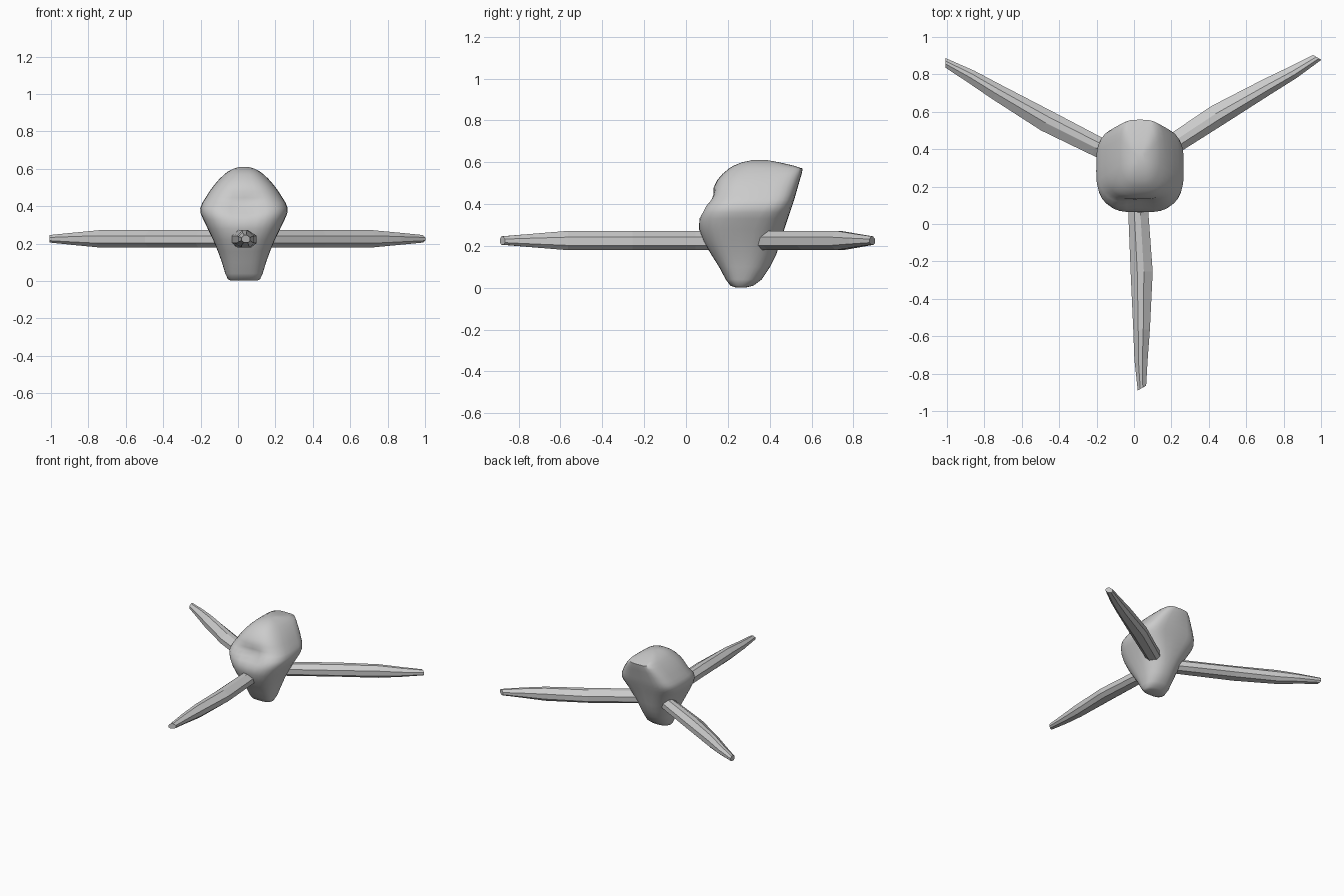
import bpy, bmesh, math
from mathutils import Vector, Matrix

if "Cube" in bpy.data.objects:
    bpy.data.objects.remove(bpy.data.objects["Cube"])

grey = bpy.data.materials.new("plain grey")
grey.use_nodes = True
colour = (0.6, 0.6, 0.6, 1)
grey.diffuse_color = colour
grey.node_tree.nodes["Principled BSDF"].inputs["Base Color"].default_value = colour


def loft(name, rings):
    """Skin a list of closed rings and cap both ends."""
    bm = bmesh.new()
    loops = [[bm.verts.new(p) for p in ring] for ring in rings]
    n = len(loops[0])
    for a, b in zip(loops, loops[1:]):
        for i in range(n):
            j = (i + 1) % n
            bm.faces.new((a[i], a[j], b[j], b[i]))
    bm.faces.new(loops[0])
    bm.faces.new(loops[-1])
    bmesh.ops.recalc_face_normals(bm, faces=bm.faces)
    mesh = bpy.data.meshes.new(name)
    bm.to_mesh(mesh)
    bm.free()
    mesh.materials.append(grey)
    obj = bpy.data.objects.new(name, mesh)
    bpy.context.collection.objects.link(obj)
    return obj


# Hub body: height, front y, back y, half width
levels = [
    (0.002, 0.235, 0.29, 0.07), (0.01, 0.212, 0.322, 0.086), (0.04, 0.19, 0.362, 0.1),
    (0.10, 0.158, 0.402, 0.118), (0.16, 0.12, 0.432, 0.14), (0.22, 0.085, 0.452, 0.165),
    (0.28, 0.062, 0.47, 0.194), (0.33, 0.056, 0.487, 0.218), (0.36, 0.062, 0.497, 0.231),
    (0.39, 0.073, 0.507, 0.234), (0.42, 0.1, 0.517, 0.222), (0.445, 0.118, 0.524, 0.206),
    (0.48, 0.13, 0.534, 0.184), (0.515, 0.149, 0.544, 0.158), (0.545, 0.175, 0.553, 0.132),
    (0.57, 0.205, 0.558, 0.106), (0.585, 0.23, 0.51, 0.086), (0.60, 0.268, 0.445, 0.058),
    (0.611, 0.32, 0.385, 0.022),
]
BODY_X = 0.032
SIDES = 32


def body_ring(z, front, back, half):
    mid = front + (back - front) * 0.48
    # The back is round low down and broad and flat under the hood
    back_power = 0.9 - 0.4 * min(1, max(0, (z - 0.15) / 0.25))
    ring = []
    for i in range(SIDES):
        t = 2 * math.pi * i / SIDES
        c, s = math.cos(t), math.sin(t)
        power = 0.72 if s < 0 else back_power
        x = half * math.copysign(abs(c) ** power, c)
        depth = (mid - front) if s < 0 else (back - mid)
        y = mid + depth * math.copysign(abs(s) ** power, s)
        if s < 0:
            # Shallow dish between the two front corners
            y += 0.045 * math.exp(-((z - 0.395) / 0.05) ** 2 - (x / 0.1) ** 2)
        ring.append((BODY_X + x, y, z))
    return ring


body = loft("hub_body", [body_ring(*level) for level in levels])
bpy.context.view_layer.objects.active = body
body.select_set(True)
bpy.ops.object.shade_smooth_by_angle(angle=math.radians(50))

# Blades: y, left x, right x, half height, turned about the hub centre
stations = [
    (0.22, -0.035, 0.065, 0.046), (0.05, -0.03, 0.078, 0.046), (-0.25, -0.018, 0.1, 0.046),
    (-0.56, -0.004, 0.085, 0.046), (-0.72, 0.002, 0.073, 0.033), (-0.872, 0.02, 0.065, 0.02),
]
section = [(0, -0.5), (0.25, -1), (0.75, -1), (1, -0.5), (1, 0.35), (0.6, 1), (0.3, 1), (0, 0.35)]
BLADE_Z = 0.226
hub = Vector((0.005, 0.275, 0))


def blade_ring(y, left, right, high, turn, shift):
    ring = []
    for u, v in section:
        slant = 0.025 * (u - 0.5) if y < -0.8 else 0
        p = Vector((left + (right - left) * u, y + slant, BLADE_Z + high * v))
        ring.append(hub + turn @ (p - hub) + Vector((0, shift, 0)))
    return ring


for name, angle, shift in (("front_blade", 0, -0.005), ("left_blade", 120, 0.01), ("right_blade", -120, 0.045)):
    turn = Matrix.Rotation(math.radians(angle), 3, "Z")
    loft(name, [blade_ring(*s, turn, shift) for s in stations])
